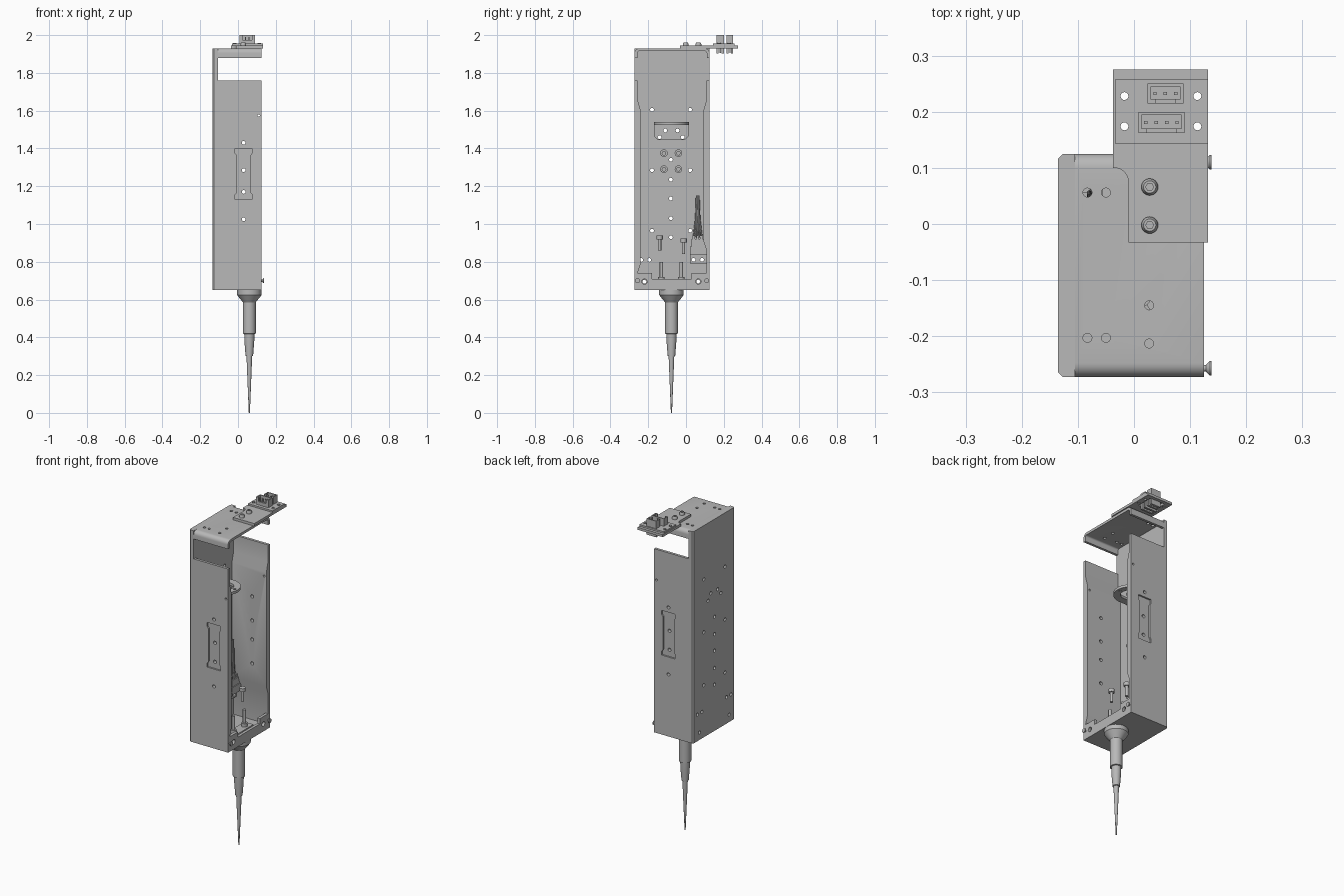
import bpy, bmesh, math

old = bpy.data.objects.get("Cube")
if old:
    bpy.data.objects.remove(old, do_unlink=True)

grey = bpy.data.materials.new("plain grey")
grey.use_nodes = True
GREY = (0.48, 0.48, 0.48, 1)
grey.diffuse_color = GREY
grey.node_tree.nodes["Principled BSDF"].inputs["Base Color"].default_value = GREY
made = []


def place(axis, u, v, h):
    return {"x": (h, u, v), "y": (u, h, v), "z": (u, v, h)}[axis]


# Solids are stacks of matching rings
def prism(pts, axis, a, b):
    return [[place(axis, u, v, h) for u, v in pts] for h in (a, b)]


def box(x0, x1, y0, y1, z0, z1):
    return prism([(x0, y0), (x1, y0), (x1, y1), (x0, y1)], "z", z0, z1)


def arc(u, v, r, a0, a1, n):
    return [(u + r * math.cos(math.radians(a0 + (a1 - a0) * i / n)),
             v + r * math.sin(math.radians(a0 + (a1 - a0) * i / n))) for i in range(n + 1)]


def lathe(u, v, axis, profile, n=24):
    return [[place(axis, p, q, h) for p, q in arc(u, v, r, 0, 360, n)[:-1]] for r, h in profile]


def cyl(u, v, axis, r, a, b, n=16):
    return lathe(u, v, axis, [(r, a), (r, b)], n)


def build(name, solids):
    bm = bmesh.new()
    for rings in solids:
        vs = [[bm.verts.new(p) for p in ring] for ring in rings]
        n = len(vs[0])
        for lo, hi in zip(vs, vs[1:]):
            for i in range(n):
                j = (i + 1) % n
                bm.faces.new((lo[i], lo[j], hi[j], hi[i]))
        bm.faces.new(vs[0][::-1])
        bm.faces.new(vs[-1])
    bmesh.ops.recalc_face_normals(bm, faces=bm.faces)
    mesh = bpy.data.meshes.new(name)
    bm.to_mesh(mesh)
    bm.free()
    mesh.materials.append(grey)
    ob = bpy.data.objects.new(name, mesh)
    bpy.context.collection.objects.link(ob)
    made.append(ob)
    return ob


def cut(ob, solids):
    cutter = build("cutter", solids)
    made.remove(cutter)
    mod = ob.modifiers.new("holes", "BOOLEAN")
    mod.operation, mod.solver, mod.object = "DIFFERENCE", "EXACT", cutter
    bpy.context.view_layer.update()
    deps = bpy.context.evaluated_depsgraph_get()
    mesh = bpy.data.meshes.new_from_object(ob.evaluated_get(deps))
    ob.modifiers.clear()
    ob.data = mesh
    bpy.data.objects.remove(cutter, do_unlink=True)


# Main dimensions
X0, XI, X1 = -0.135, -0.105, 0.125
Y0, Y1 = -0.273, 0.125
Z0, ZT = 0.65, 1.93
YC = -0.077

# Side plate with its drilled pattern
c = 0.008
side = build("side_plate", [prism(
    [(XI, Y0), (XI, Y1), (X0 + c, Y1), (X0, Y1 - c), (X0, Y0 + c), (X0 + c, Y0)], "z", Z0, ZT)])
drill = [(y, z) for z in (1.605, 1.285, 0.965) for y in (-0.18, 0.022)]
drill += [(-0.08, z) for z in (1.34, 1.235, 1.135, 1.03, 0.93)]
drill += [(y, 0.81) for y in (-0.237, -0.195, 0.04, 0.085)]
drill += [(-0.11, 1.495), (-0.045, 1.495), (-0.14, 1.46), (-0.018, 1.46)]
drill += [(-0.22, 0.695), (0.065, 0.695)]
through = [cyl(y, z, "x", 0.01, -0.3, 0.3) for y, z in drill]
cut(side, through)

# Front and back walls: thickened middle, bone-shaped pocket, row of holes
bone = [(-0.015, 1.13), (0.075, 1.13), (0.075, 1.155), (0.067, 1.165), (0.067, 1.365),
        (0.075, 1.375), (0.075, 1.4), (-0.015, 1.4), (-0.015, 1.375), (-0.007, 1.365),
        (-0.007, 1.165), (-0.015, 1.155)]
for name, y, s, zlow in (("front_wall", Y0, 1, 0.74), ("back_wall", Y1, -1, 0.86)):
    thin, thick = y + s * 0.016, y + s * 0.033
    wall = build(name, [prism([(y, Z0), (y, 1.76), (thin, 1.76), (thin, 1.66), (thick, 1.6),
                               (thick, zlow + 0.05), (thin, zlow), (thin, Z0)], "x", XI, X1)])
    cut(wall, [prism(bone, "y", y - s * 0.02, y + s * 0.01)])
    cut(wall, [cyl(0.03, z, "y", 0.01, y - 0.06, y + 0.06) for z in (1.43, 1.285, 1.17, 1.025)]
        + [cyl(0.11, 1.575, "y", 0.006, y - 0.06, y + 0.06)])

# Top plate with bent-down lips
R, r, t = 0.025, 0.01, 0.015
outer = arc(Y1 - R, ZT - R, R, 0, 90, 6) + arc(Y0 + R, ZT - R, R, 90, 180, 6)
inner = arc(Y0 + R, ZT - R, r, 180, 90, 6) + arc(Y1 - R, ZT - R, r, 90, 0, 6)
top = build("top_plate", [prism(
    [(Y1, 1.88)] + outer + [(Y0, 1.88), (Y0 + t, 1.88)] + inner + [(Y1 - t, 1.88)], "x", XI, X1)])
cut(top, [cyl(x, y, "z", 0.008, 1.8, 2) for x, y in
          ((-0.083, 0.056), (-0.05, 0.056), (-0.083, -0.203), (-0.05, -0.203),
           (0.027, -0.145), (0.027, -0.213))])

# Floor and its upright lip
build("floor", [box(XI, X1, Y0 + 0.016, Y1 - 0.016, Z0, 0.675)])
lip = build("floor_lip", [prism(
    [(-0.257, 0.675), (0.109, 0.675), (0.109, 0.74), (0.03, 0.74), (0.03, 0.708),
     (-0.18, 0.708), (-0.18, 0.74), (-0.257, 0.74)], "x", 0.108, X1)])
cut(lip, [cyl(y, 0.695, "x", 0.014, 0, 0.2) for y in (-0.22, 0.065)])

# Stepped needle
build("needle", [lathe(0.06, YC, "z", [
    (0.065, Z0), (0.065, 0.625), (0.058, 0.615), (0.036, 0.588), (0.034, 0.585), (0.034, 0.42),
    (0.027, 0.418), (0.026, 0.38), (0.02, 0.302), (0.015, 0.3), (0.003, 0)], 32)])

# Sensor bracket: flange on the side plate and rounded ring shelf
flange = build("bracket_flange", [prism(
    [(-0.15, 1.445), (-0.005, 1.445), (0.015, 1.465), (0.015, 1.53), (-0.17, 1.53),
     (-0.17, 1.465)], "x", XI, XI + 0.012)])
cut(flange, through)
shelf = build("bracket_shelf", [prism(
    [(XI, -0.17), *arc(-0.04, YC, 0.092, -90, 90, 20), (XI, 0.015)], "z", 1.525, 1.54)])
cut(shelf, [prism([(-0.09, -0.125), *arc(-0.035, YC, 0.05, -75, 75, 14), (-0.09, -0.03)],
                  "z", 1.4, 1.6)])
cut(shelf, [cyl(0.032, YC, "z", 0.007, 1.4, 1.6)])

# Bolt heads on the inside of the side plate
for y in (-0.117, -0.04):
    for z in (1.375, 1.29):
        bolt = build("side_bolt", [cyl(y, z, "x", 0.02, XI, XI + 0.02)])
        cut(bolt, [cyl(y, z, "x", 0.01, XI + 0.01, 0, 6)])

# Cap screws standing inside the housing
for x, y, head, end, d in ((0.04, -0.14, 0.938, 0.86, -1), (0.04, -0.013, 0.922, 0.84, -1),
                           (0.06, -0.13, 0.70, 0.80, 1), (0.06, -0.025, 0.70, 0.80, 1)):
    build("inner_screw", [lathe(x, y, "z", [(0.017, head), (0.017, head + d * 0.02),
                                            (0.009, head + d * 0.02), (0.009, end)], 16)])
build("screw_strip", [box(0.03, 0.09, -0.17, 0.02, 0.69, 0.70),
                      box(0.04, 0.08, -0.15, -0.005, 0.675, 0.69)])

# Countersunk screws on the open edge
for y in (0.11, -0.257):
    build("edge_screw", [lathe(y, 0.70, "x", [(0.006, 0.12), (0.006, 0.128), (0.013, 0.135),
                                              (0.013, 0.138)], 16)])

# Wire terminal with loose wires
tab = build("terminal_tab", [box(XI, XI + 0.02, 0.02, 0.11, 0.79, 0.835)])
cut(tab, through)
build("terminal", [box(XI, -0.055, 0.02, 0.11, 0.835, 0.88), box(XI, -0.06, 0.03, 0.1, 0.88, 0.92)]
      + [box(-0.1, -0.065, y, y + 0.012, 0.92, 0.94) for y in (0.035, 0.055, 0.075)])
for i in range(5):
    curve = bpy.data.curves.new("wire", "CURVE")
    curve.dimensions = "3D"
    curve.bevel_depth, curve.bevel_resolution = 0.004, 2
    line = curve.splines.new("POLY")
    line.points.add(2)
    k = i - 2
    for p, (spread, z) in zip(line.points, ((0.011, 0.93), (0.005, 1.03), (0.003, 1.15))):
        p.co = (-0.08 + 0.004 * (i % 2), 0.062 + k * spread, z, 1)
    curve.materials.append(grey)
    bpy.context.collection.objects.link(bpy.data.objects.new("wire", curve))

# Carrier plate on top, reaching past the back
build("carrier_plate", [prism(
    [(-0.01, -0.033), (0.132, -0.033), (0.132, 0.275), (-0.037, 0.275), (-0.037, 0.1),
     *arc(-0.035, 0.075, 0.025, 80, 0, 6)], "z", ZT, 1.945)])
board = build("circuit_board", [box(-0.033, 0.132, 0.143, 0.258, 1.945, 1.955)])
mounts = [(x, y) for x in (-0.017, 0.113) for y in (0.228, 0.174)]
carrier = next(o for o in made if o.name == "carrier_plate")
for part in (board, carrier):
    cut(part, [cyl(x, y, "z", 0.007, 1.8, 2.1) for x, y in mounts])
cut(carrier, [box(0, 0.098, 0.155, 0.255, 1.8, 2.1)])
for x, y in mounts:
    ring = build("mount_ring", [cyl(x, y, "z", 0.01, 1.954, 1.957)])
    cut(ring, [cyl(x, y, "z", 0.007, 1.9, 2)])

# Open-topped pin connectors
for x0, x1, y0, y1, pins in ((0.024, 0.088, 0.215, 0.25, 3), (0.008, 0.09, 0.162, 0.2, 4)):
    shell = build("connector", [box(x0, x1, y0, y1, 1.95, 2.0)])
    cut(shell, [box(x0 + 0.005, x1 - 0.005, y0 + 0.008, y1 - 0.006, 1.965, 2.1)])
    cut(shell, [box(x0 + 0.015, x1 - 0.015, y0 - 0.01, y0 + 0.01, 1.975, 2.1)])
    gap = 0.0185
    xs = [(x0 + x1) / 2 + gap * (i - (pins - 1) / 2) for i in range(pins)]
    ym = (y0 + y1) / 2
    build("connector_pins", [box(x - 0.003, x + 0.003, ym - 0.003, ym + 0.003, 1.905, 1.99)
                             for x in xs])
    build("connector_base", [box(x0, x1, y0, y0 + 0.011, 1.903, 1.946),
                             box(x0, x1, y1 - 0.011, y1, 1.903, 1.946)])

# Button-head bolts holding the carrier plate
for y in (0.066, -0.002):
    bolt = build("carrier_bolt", [lathe(0.028, y, "z", [(0.015, 1.945), (0.015, 1.953),
                                                        (0.011, 1.962)])])
    cut(bolt, [cyl(0.028, y, "z", 0.007, 1.953, 2, 6)])

# Smooth the round parts, keep edges crisp
bpy.ops.object.select_all(action="DESELECT")
for ob in made:
    ob.select_set(True)
bpy.context.view_layer.objects.active = made[0]
bpy.ops.object.shade_smooth_by_angle(angle=math.radians(30))
